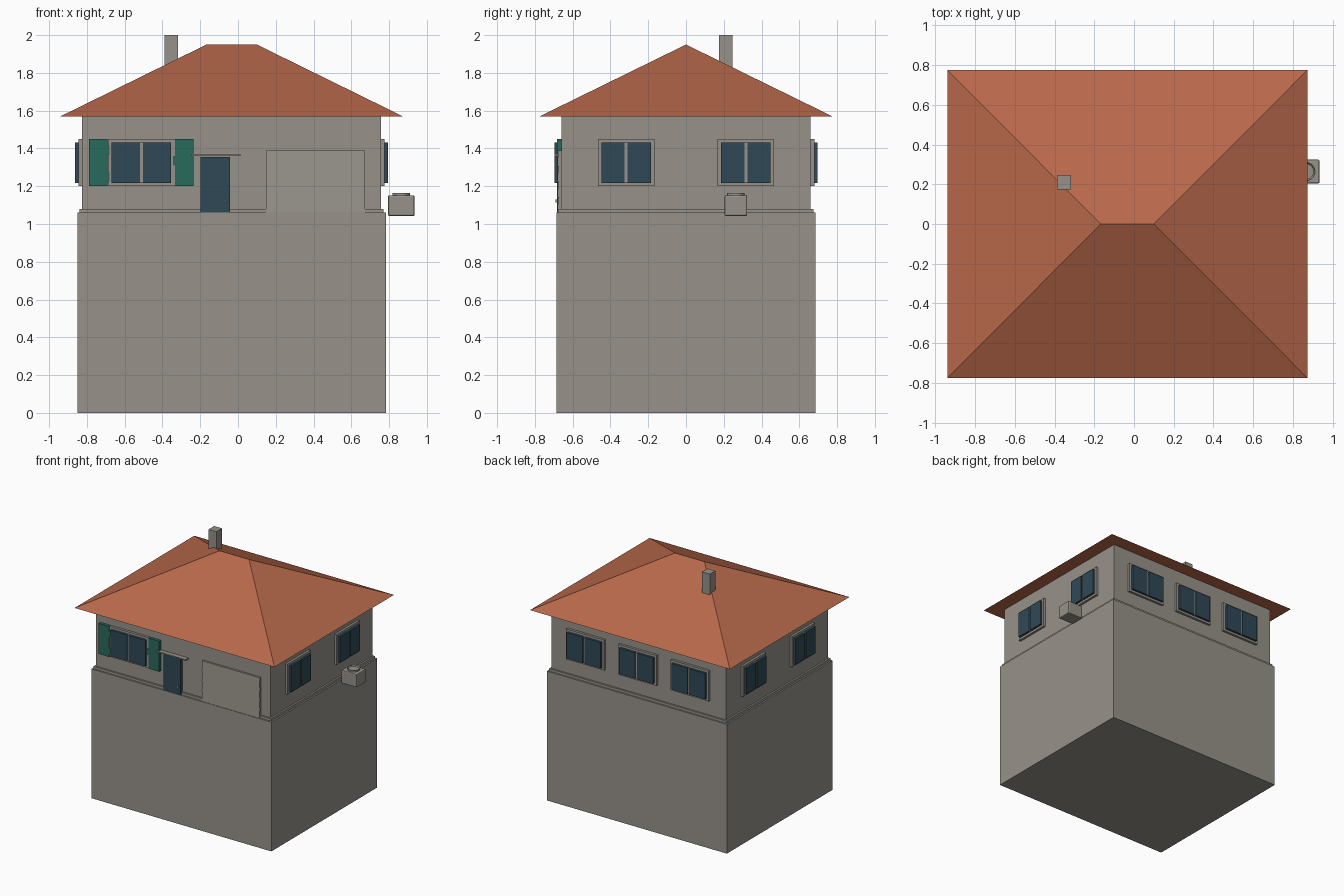
import bpy, bmesh
from mathutils import Vector

cube = bpy.data.objects.get("Cube")
if cube:
    bpy.data.objects.remove(cube, do_unlink=True)


def material(name, rgb):
    m = bpy.data.materials.new(name)
    m.use_nodes = True
    m.diffuse_color = (*rgb, 1)
    m.node_tree.nodes["Principled BSDF"].inputs["Base Color"].default_value = (*rgb, 1)
    return m


GREY = material("warm_grey_plaster", (0.31, 0.29, 0.255))
ROOF = material("terracotta_roof", (0.48, 0.14, 0.07))
GLASS = material("dark_blue_glass", (0.028, 0.066, 0.094))
GREEN = material("green_paint", (0.022, 0.142, 0.107))


def finish(name, bm, mat):
    bmesh.ops.recalc_face_normals(bm, faces=bm.faces)
    mesh = bpy.data.meshes.new(name)
    bm.to_mesh(mesh)
    bm.free()
    mesh.materials.append(mat)
    ob = bpy.data.objects.new(name, mesh)
    bpy.context.collection.objects.link(ob)
    return ob


def box(name, x, y, z, mat):
    """Box between pairs of limits on each axis."""
    bm = bmesh.new()
    bmesh.ops.create_cube(bm, size=1)
    lims = (x, y, z)
    for v in bm.verts:
        v.co = Vector([max(l) if c > 0 else min(l) for c, l in zip(v.co, lims)])
    return finish(name, bm, mat)


# Wall planes of the upper storey
X0, X1, Y = -0.825, 0.757, 0.66
MID = (X0 + X1) / 2


def on_wall(side, name, u, d, z, mat):
    """Box on a wall: u runs along the wall, d is the distance outwards."""
    plane, sign = {"front": (-Y, -1), "back": (Y, 1), "left": (X1, 1), "right": (X0, -1)}[side]
    out = [plane + sign * k for k in d]
    x, y = (u, out) if side in ("front", "back") else (out, u)
    return box(f"{side}_{name}", x, y, z, mat)


# Walls, ledge and tall base
def storey(name, grow, z):
    box(name, (X0 - grow, X1 + grow), (-Y - grow, Y + grow), z, GREY)


storey("base", 0.026, (0, 1.06))
storey("ledge", 0.014, (1.06, 1.08))
storey("upper_walls", 0, (1.06, 1.57))

# Hipped roof
bm = bmesh.new()
ex0, ex1, ey, ez = -0.94, 0.873, 0.775, 1.57
eaves = [bm.verts.new(c) for c in ((ex0, -ey, ez), (ex1, -ey, ez), (ex1, ey, ez), (ex0, ey, ez))]
ridge = [bm.verts.new((x, 0, 1.95)) for x in (-0.167, 0.10)]
a, b, c, d = eaves
l, r = ridge
for f in ((a, b, r, l), (b, c, r), (c, d, l, r), (d, a, l), (d, c, b, a)):
    bm.faces.new(f)
finish("roof", bm, ROOF)

box("chimney", (-0.388, -0.317), (0.174, 0.245), (1.7, 2.0), GREY)


# Windows: raised frame with two projecting panes and a mullion
def window(side, tag, centre, width):
    h = width / 2
    on_wall(side, f"window_frame_{tag}", (centre - h, centre + h), (-0.01, 0.019), (1.20, 1.45), GREY)
    for s in (-1, 1):
        on_wall(side, f"window_pane_{tag}_{'a' if s < 0 else 'b'}",
                (centre + s * 0.008, centre + s * (h - 0.019)), (0, 0.037), (1.218, 1.431), GLASS)
    on_wall(side, f"window_mullion_{tag}", (centre - 0.008, centre + 0.008), (0, 0.03), (1.218, 1.431), GREY)


for side in ("left", "right"):
    for i, y in enumerate((-0.317, 0.317)):
        window(side, i, y, 0.3)
for i in range(3):
    window("back", i, MID + (i - 1) * 0.475, 0.345)
window("front", 0, -0.512, 0.355)

# Shutters with small hinges
for s, tag, hinges in ((-1, "right", (1.25, 1.39)), (1, "left", (1.335,))):
    inner, outer = -0.512 + s * 0.179, -0.512 + s * 0.276
    on_wall("front", f"shutter_{tag}", (inner, outer), (0, 0.024), (1.20, 1.45), GREEN)
    for i, z in enumerate(hinges):
        on_wall("front", f"shutter_hinge_{tag}_{i}", (inner - s * 0.012, inner),
                (0, 0.024), (z - 0.025, z + 0.025), GREEN)

# Entrance door, handle and thin canopy
on_wall("front", "door", (-0.198, -0.042), (0, 0.022), (1.06, 1.356), GLASS)
on_wall("front", "door_handle", (-0.07, -0.06), (0.02, 0.03), (1.115, 1.13), GREY)
on_wall("front", "door_canopy", (-0.25, 0.013), (-0.01, 0.037), (1.361, 1.371), GREY)

# Garage door of four overlapping, slightly tilted panels
height = 0.33 / 4
for i in range(4):
    z = 1.06 + i * height
    panel = on_wall("front", f"garage_panel_{i}", (0.148, 0.672), (0, 0.022), (z, z + height), GREY)
    for v in panel.data.vertices:
        if v.co.z > z + height / 2 and v.co.y < -Y - 0.01:
            v.co.y += 0.006

# Air conditioner with bevelled case and round fan cover
case = box("air_conditioner_case", (0.794, 0.935), (0.204, 0.324), (1.042, 1.152), GREY)
bevel = case.modifiers.new("rounded_edges", "BEVEL")
bevel.width = 0.008
bevel.segments = 2
bm = bmesh.new()
bmesh.ops.create_cone(bm, cap_ends=True, segments=24, radius1=0.047, radius2=0.047, depth=0.03)
top = max(bm.faces, key=lambda f: f.calc_center_median().z)
bmesh.ops.inset_region(bm, faces=[top], thickness=0.007)
bmesh.ops.translate(bm, verts=top.verts, vec=(0, 0, -0.008))
bmesh.ops.translate(bm, verts=bm.verts, vec=(0.8645, 0.264, 1.15))
finish("air_conditioner_fan", bm, GREY)
